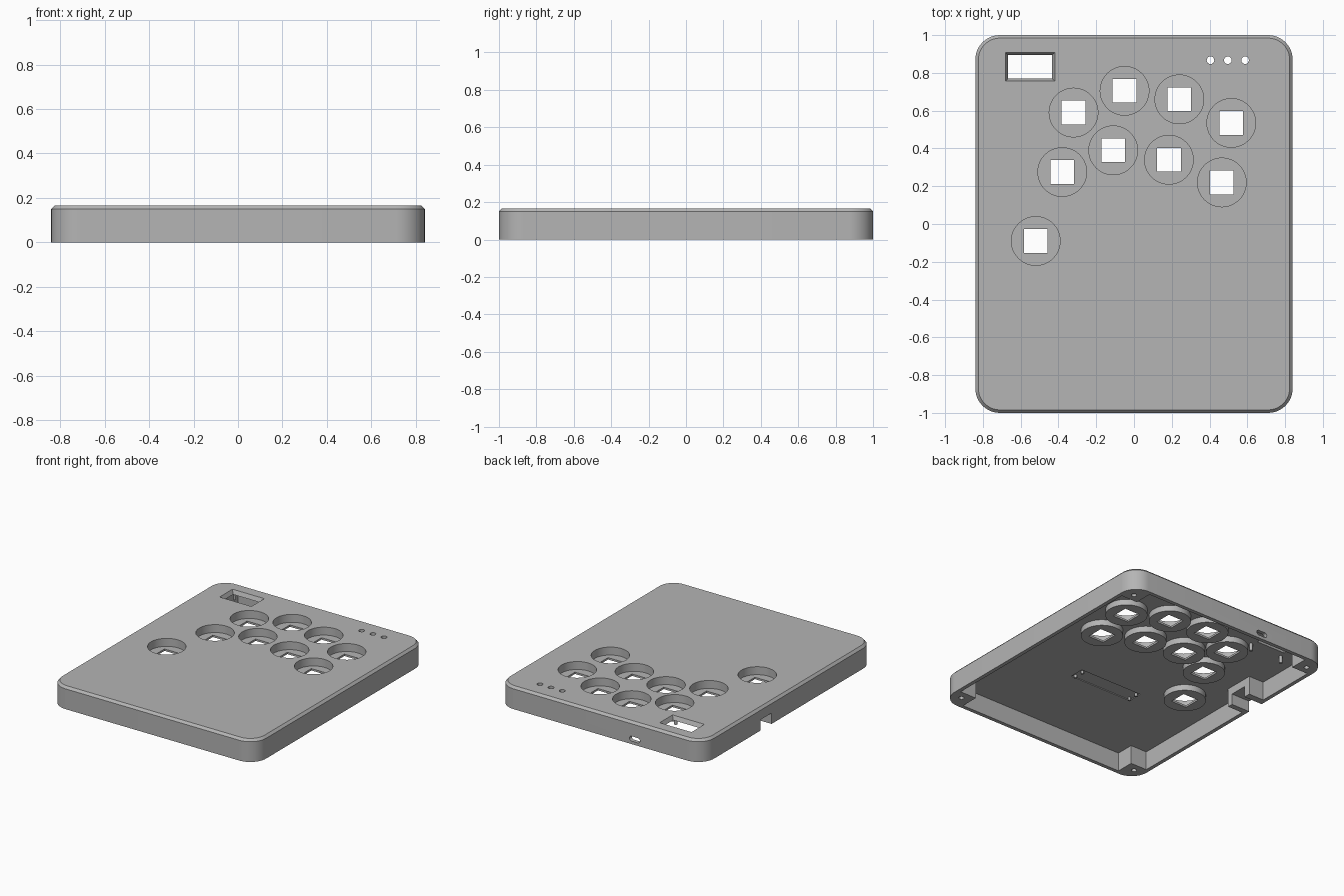
import bpy, bmesh, math
from mathutils import Matrix, Vector

cube = bpy.data.objects.get("Cube")
if cube:
    bpy.data.objects.remove(cube, do_unlink=True)

HX, HY, H = 0.84, 1.0, 0.167        # half width, half depth, height
WALL, CEIL = 0.028, 0.137           # wall thickness, underside of the top plate

grey = bpy.data.materials.new("grey_plastic")
grey.use_nodes = True
colour = (0.46, 0.46, 0.46, 1)
grey.diffuse_color = colour
grey.node_tree.nodes["Principled BSDF"].inputs["Base Color"].default_value = colour


def make(name, bm):
    bmesh.ops.recalc_face_normals(bm, faces=bm.faces)
    mesh = bpy.data.meshes.new(name)
    bm.to_mesh(mesh)
    bm.free()
    mesh.materials.append(grey)
    ob = bpy.data.objects.new(name, mesh)
    bpy.context.collection.objects.link(ob)
    return ob


def box(bm, x0, x1, y0, y1, z0, z1):
    m = Matrix.Translation(((x0 + x1) / 2, (y0 + y1) / 2, (z0 + z1) / 2))
    m = m @ Matrix.Diagonal((x1 - x0, y1 - y0, z1 - z0, 1))
    bmesh.ops.create_cube(bm, size=1, matrix=m)


def rod(bm, x, y, r, z0, z1, seg=24):
    bmesh.ops.create_cone(bm, cap_ends=True, segments=seg, radius1=r, radius2=r,
                          depth=z1 - z0, matrix=Matrix.Translation((x, y, (z0 + z1) / 2)))


def rounded_prism(bm, hx, hy, r, levels, seg=12, place=Matrix()):
    """Stack of rounded rectangles; each level is (inset, z)."""
    rings = []
    for inset, z in levels:
        ring = []
        for q, (sx, sy) in enumerate([(1, 1), (-1, 1), (-1, -1), (1, -1)]):
            for i in range(seg + 1):
                a = math.pi / 2 * (q + i / seg)
                p = Vector((sx * (hx - r) + (r - inset) * math.cos(a),
                            sy * (hy - r) + (r - inset) * math.sin(a), z))
                ring.append(bm.verts.new(place @ p))
        rings.append(ring)
    n = len(rings[0])
    for low, high in zip(rings, rings[1:]):
        for i in range(n):
            j = (i + 1) % n
            bm.faces.new((low[i], low[j], high[j], high[i]))
    bm.faces.new(rings[0][::-1])
    bm.faces.new(rings[-1])


def cut(target, bm):
    cutter = make("cutter", bm)
    cutter.hide_render = True
    mod = target.modifiers.new("cut", 'BOOLEAN')
    mod.operation, mod.solver, mod.object = 'DIFFERENCE', 'EXACT', cutter
    bpy.context.view_layer.objects.active = target
    bpy.ops.object.modifier_apply(modifier=mod.name)
    bpy.data.objects.remove(cutter, do_unlink=True)


buttons = [(-0.52, -0.09), (-0.38, 0.275), (-0.32, 0.59), (-0.11, 0.39), (-0.05, 0.705),
           (0.185, 0.34), (0.24, 0.66), (0.465, 0.22), (0.515, 0.535)]
corners = [(sx, sy) for sx in (-1, 1) for sy in (-1, 1)]

# Outer body with chamfered top edge
bm = bmesh.new()
rounded_prism(bm, HX, HY, 0.13, [(0, 0), (0, 0.15), (0.016, H)])
case = make("case_shell", bm)

# Cavity shape, leaving corner posts, cable block and button cups solid
bm = bmesh.new()
rounded_prism(bm, HX - WALL, HY - WALL, 0.1, [(0, -0.1), (0, CEIL)])
cavity = make("cavity", bm)
bm = bmesh.new()
for sx, sy in corners:
    x, y = sorted((sx * 0.68, sx)), sorted((sy * 0.84, sy * 1.2))
    box(bm, *x, *y, -0.2, 0.3)
box(bm, -1, -0.69, 0.16, 0.38, -0.2, 0.3)
for x, y in buttons:
    rod(bm, x, y, 0.141, 0.094, 0.3, 48)
cut(cavity, bm)
bm = bmesh.new()
bm.from_mesh(cavity.data)
bpy.data.objects.remove(cavity, do_unlink=True)
cut(case, bm)

# Round button recesses, screw holes and cable notch
bm = bmesh.new()
for x, y in buttons:
    rod(bm, x, y, 0.129, 0.108, 0.3, 48)
for sx, sy in corners:
    rod(bm, sx * 0.755, sy * 0.9, 0.018, -0.1, 0.11)
box(bm, -1, -0.6, 0.2, 0.33, -0.1, 0.08)
cut(case, bm)

# Square switch holes, indicator holes, cable port and board pocket
bm = bmesh.new()
s = 0.063
for x, y in buttons:
    box(bm, x - s, x + s, y - s, y + s, 0.05, 0.25)
for x in (0.405, 0.497, 0.588):
    rod(bm, x, 0.867, 0.02, 0.1, 0.25)
port = Matrix.Translation((-0.28, 1, 0.04)) @ Matrix.Rotation(math.pi / 2, 4, 'X')
rounded_prism(bm, 0.043, 0.018, 0.0175, [(0, -0.06), (0, 0.06)], 6, port)
box(bm, -0.285, 0.225, -0.385, -0.275, 0.12, CEIL + 0.006)
cut(case, bm)

# Display window, tapering inwards
bm = bmesh.new()
bmesh.ops.create_cube(bm, size=1)
for v in bm.verts:
    top = v.co.z > 0
    v.co = (-0.55 + v.co.x * (0.262 if top else 0.23),
            0.832 + v.co.y * (0.152 if top else 0.122), H + 0.001 if top else CEIL - 0.002)
cut(case, bm)

# Mounting pins for the display and the board
bm = bmesh.new()
for sx, sy in corners:
    rod(bm, -0.55 + sx * 0.13, 0.825 + sy * 0.105, 0.012, 0.085, CEIL + 0.005, 16)
pins = make("display_pins", bm)
bm = bmesh.new()
for sx, sy in corners:
    rod(bm, -0.03 + sx * 0.235, -0.33 + sy * 0.035, 0.01, 0.122, CEIL + 0.01, 16)
board_pins = make("board_pins", bm)

# Smooth rounded surfaces, keep edges sharp
for ob in (case, pins, board_pins):
    bpy.ops.object.select_all(action='DESELECT')
    ob.select_set(True)
    bpy.context.view_layer.objects.active = ob
    bpy.ops.object.shade_smooth_by_angle(angle=math.radians(30))
